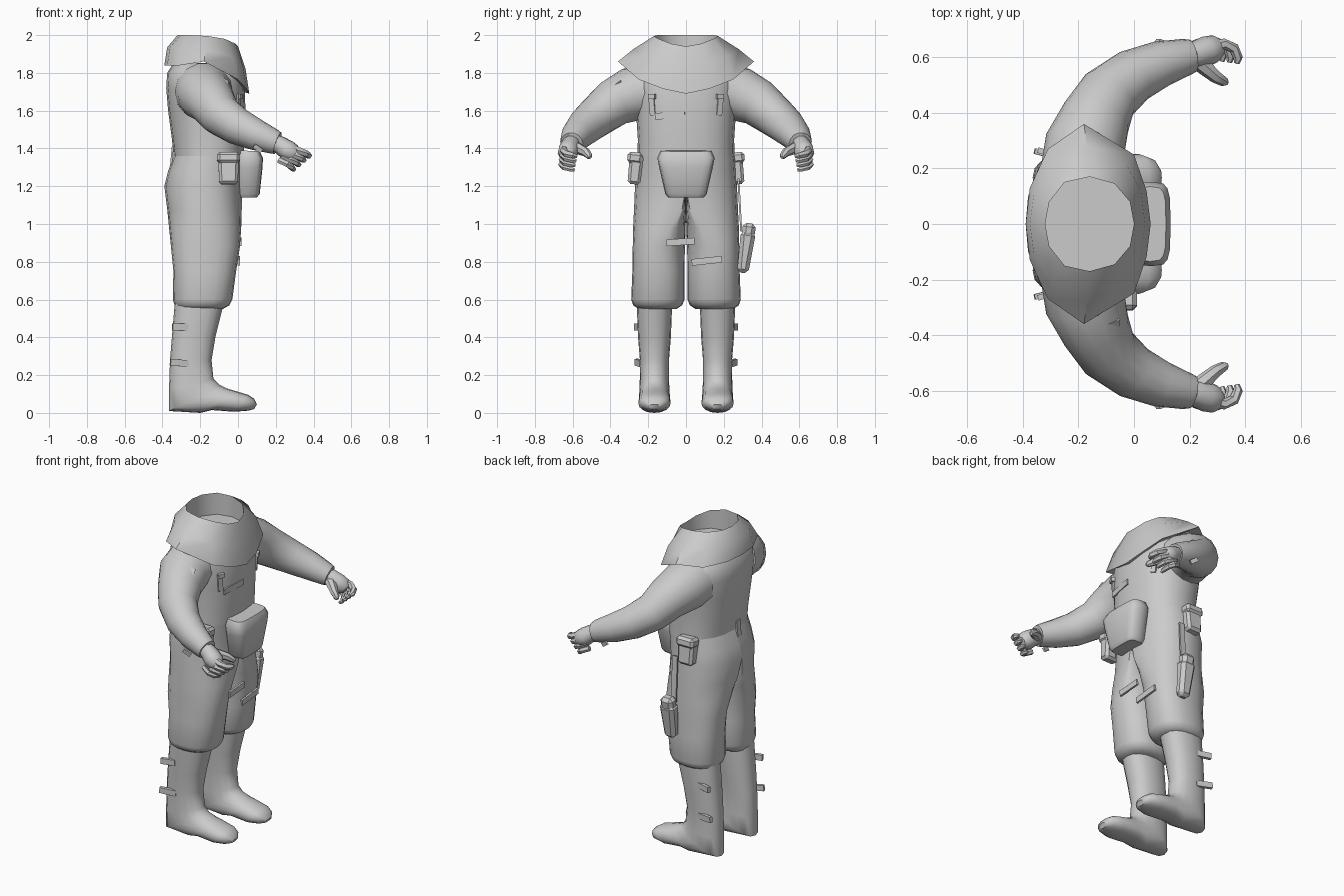
import bpy, bmesh, math
from mathutils import Vector, Matrix

grey = bpy.data.materials.new("plain_grey")
grey.diffuse_color = (0.6, 0.6, 0.6, 1)


def finish(name, bm, angle=40):
    bmesh.ops.recalc_face_normals(bm, faces=bm.faces)
    me = bpy.data.meshes.new(name)
    bm.to_mesh(me)
    bm.free()
    me.materials.append(grey)
    ob = bpy.data.objects.new(name, me)
    bpy.context.collection.objects.link(ob)
    bpy.ops.object.select_all(action='DESELECT')
    ob.select_set(True)
    bpy.context.view_layer.objects.active = ob
    bpy.ops.object.shade_smooth_by_angle(angle=math.radians(angle))
    return ob


def skin(name, rings, caps=(True, True), angle=40):
    """Bridge a list of closed point rings."""
    bm = bmesh.new()
    vs = [[bm.verts.new(p) for p in r] for r in rings]
    n = len(vs[0])
    for a, b in zip(vs, vs[1:]):
        for i in range(n):
            j = (i + 1) % n
            bm.faces.new((a[i], a[j], b[j], b[i]))
    if caps[0]:
        bm.faces.new(vs[0])
    if caps[1]:
        bm.faces.new(vs[-1])
    return finish(name, bm, angle)


def loft(name, secs, yc=0, n=16, power=0.85):
    """Sections are (front x, front z, back x, back z, half width)."""
    rings = []
    for xf, zf, xb, zb, w in secs:
        f, b = Vector((xf, yc, zf)), Vector((xb, yc, zb))
        ring = []
        for i in range(n):
            t = 2 * math.pi * i / n
            c, s = (math.copysign(abs(v) ** power, v) for v in (math.cos(t), math.sin(t)))
            ring.append((f + b) / 2 + (f - b) / 2 * c + Vector((0, w * s, 0)))
        rings.append(ring)
    return skin(name, rings)


def trouser_half(name, secs, side, n=20):
    """Sections are (z, front x, back x, inner y, outer y, blend); blend 0 is a
    half oval closed on the centre plane, blend 1 a full oval round the leg."""
    rings = []
    for z, xf, xb, yi, yo, m in secs:
        ring = []
        for i in range(n):
            t = 2 * math.pi * i / n
            c, s = (math.copysign(abs(v) ** 0.85, v) for v in (math.cos(t), math.sin(t)))
            y = (1 - m) * yo * max(c, 0) + m * ((yi + yo) / 2 + (yo - yi) / 2 * c)
            ring.append(Vector(((xf + xb) / 2 + (xf - xb) / 2 * s, y * side, z)))
        rings.append(ring)
    return skin(name, rings, (False, True))


def tube(name, pts, side, n=12):
    """Round limb through (x, y, z, radius) points; side mirrors y."""
    ps = [Vector(p[:3]) for p in pts]
    rings = []
    for k, p in enumerate(ps):
        d = (ps[min(k + 1, len(ps) - 1)] - ps[max(k - 1, 0)]).normalized()
        u = d.cross(Vector((0, 0, 1))).normalized()
        v = u.cross(d)
        ring = []
        for i in range(n):
            t = 2 * math.pi * i / n
            q = p + (u * math.cos(t) + v * math.sin(t)) * pts[k][3]
            ring.append(Vector((q.x, q.y * side, q.z)))
        rings.append(ring)
    return skin(name, rings)


def box(name, loc, size, rot=(0, 0, 0), taper=1, bevel=0):
    """Box whose lower end is scaled by taper, optionally bevelled."""
    bm = bmesh.new()
    bmesh.ops.create_cube(bm, size=1)
    for v in bm.verts:
        if v.co.z < 0:
            v.co.x *= taper
            v.co.y *= taper
        v.co = Vector(a * b for a, b in zip(v.co, size))
    if bevel:
        bmesh.ops.bevel(bm, geom=bm.edges[:], offset=bevel, segments=1, affect='EDGES')
    m = Matrix.Translation(loc)
    for a, ax in zip(rot, 'XYZ'):
        m = m @ Matrix.Rotation(math.radians(a), 4, ax)
    bm.transform(m)
    return finish(name, bm, 30)


# Jacket body
loft("jacket", [(0.03, 1.355, -0.34, 1.355, 0.257), (0.035, 1.45, -0.35, 1.45, 0.255),
                (0.04, 1.6, -0.37, 1.6, 0.265), (0.035, 1.72, -0.38, 1.72, 0.28),
                (0.02, 1.8, -0.375, 1.8, 0.27), (-0.01, 1.85, -0.34, 1.855, 0.2)], n=20)

# Collar half outlines, front to back: lower edge, fold and neck rim
lower = [(0.06, 0, 1.69), (0.045, 0.12, 1.715), (0.0, 0.25, 1.765), (-0.18, 0.36, 1.86),
         (-0.31, 0.27, 1.84), (-0.375, 0.13, 1.84), (-0.39, 0, 1.84)]
middle = [(0.04, 0, 1.82), (0.025, 0.12, 1.84), (-0.03, 0.22, 1.885), (-0.17, 0.28, 1.925),
          (-0.295, 0.215, 1.93), (-0.36, 0.11, 1.935), (-0.375, 0, 1.935)]
rim = [(0.0, 0, 1.94), (-0.015, 0.08, 1.955), (-0.07, 0.145, 1.98), (-0.16, 0.17, 1.995),
       (-0.25, 0.15, 2.0), (-0.305, 0.08, 2.0), (-0.32, 0, 2.0)]


def both(half):
    return [Vector(p) for p in half] + [Vector((x, -y, z)) for x, y, z in half[-2:0:-1]]


under = [Vector((-0.17 + (p.x + 0.17) * 0.85, p.y * 0.75, p.z + 0.01)) for p in both(lower)]
floor = [Vector((p.x, p.y, 1.865)) for p in both(rim)]
skin("collar", [under, both(lower), both(middle), both(rim), floor], (False, True), 45)

for s, tag in ((1, "left"), (-1, "right")):
    # Trousers with gathered hem
    trouser_half("trousers_" + tag,
                 [(1.36, 0.03, -0.34, 0, 0.26, 0), (1.28, 0.025, -0.37, 0, 0.265, 0),
                  (1.2, 0.02, -0.39, 0, 0.27, 0), (1.08, 0.02, -0.375, 0, 0.275, 0.15),
                  (0.98, 0.017, -0.365, 0.003, 0.28, 0.6), (0.88, 0.01, -0.355, 0.006, 0.282, 1),
                  (0.75, -0.01, -0.342, 0.008, 0.284, 1), (0.6, -0.03, -0.345, 0.008, 0.29, 1),
                  (0.57, -0.045, -0.335, 0.02, 0.28, 1), (0.55, -0.08, -0.32, 0.05, 0.25, 1)], s)
    # Boot shaft turning into the foot
    loft("boot_" + tag,
         [(-0.075, 0.58, -0.335, 0.58, 0.094), (-0.12, 0.4, -0.35, 0.4, 0.087),
          (-0.14, 0.28, -0.36, 0.28, 0.077), (-0.13, 0.18, -0.365, 0.13, 0.078),
          (-0.1, 0.15, -0.365, 0.01, 0.082), (-0.06, 0.13, -0.2, 0.0, 0.084),
          (0.0, 0.112, -0.14, 0.015, 0.085), (0.055, 0.095, -0.02, 0.006, 0.085),
          (0.085, 0.075, 0.055, 0.012, 0.065), (0.1, 0.045, 0.085, 0.02, 0.03)], s * 0.167)
    # Sleeve and cuff
    tube("sleeve_" + tag,
         [(-0.18, 0.2, 1.7, 0.155), (-0.175, 0.29, 1.685, 0.145), (-0.135, 0.385, 1.64, 0.126),
          (-0.09, 0.465, 1.575, 0.112), (0.0, 0.535, 1.515, 0.098), (0.1, 0.578, 1.47, 0.083),
          (0.19, 0.602, 1.435, 0.066), (0.21, 0.605, 1.427, 0.06), (0.205, 0.605, 1.43, 0.045)],
         s, 14)
    # Hand with curled fingers
    tube("palm_" + tag, [(0.18, 0.605, 1.435, 0.045), (0.22, 0.61, 1.42, 0.048),
                         (0.26, 0.622, 1.392, 0.054), (0.29, 0.63, 1.375, 0.05),
                         (0.31, 0.63, 1.36, 0.03)], s, 10)
    for i in range(4):
        x, y, z = 0.3 - 0.018 * i, 0.643 + 0.004 * i, 1.4 - 0.024 * i
        r = 0.02 - 0.001 * i
        k = 1 - 0.12 * i
        tube(f"finger_{i + 1}_{tag}",
             [(x - 0.03, y - 0.01, z + 0.01, r), (x + 0.025 * k, y + 0.005, z - 0.012, r),
              (x + 0.06 * k, y - 0.01, z - 0.028, r * 0.95),
              (x + 0.075 * k, y - 0.045, z - 0.038, r * 0.85),
              (x + 0.07 * k, y - 0.065, z - 0.042, r * 0.5)], s, 6)
    tube("thumb_" + tag, [(0.22, 0.595, 1.41, 0.034), (0.26, 0.56, 1.395, 0.029),
                          (0.295, 0.53, 1.38, 0.024), (0.325, 0.512, 1.36, 0.018),
                          (0.335, 0.508, 1.352, 0.009)], s, 7)
    # Hip pouch with flap
    x = -0.2 if s > 0 else -0.05
    box("hip_pouch_" + tag, (x, s * 0.268, 1.29), (0.11, 0.075, 0.16), (s * 6, 0, 0), 0.9, 0.015)
    box("hip_pouch_flap_" + tag, (x, s * 0.27, 1.35), (0.12, 0.08, 0.06), (s * 6, 0, 0), 1, 0.015)
    # Strap tabs on chest, boots and cuffs
    box("chest_tab_" + tag, (0.003, s * 0.18, 1.63), (0.01, 0.03, 0.11), (s * -5, 0, s * 25))
    box("chest_tab_loop_" + tag, (0.01, s * 0.18, 1.675), (0.02, 0.04, 0.025), (0, 0, s * 25))
    box("boot_tab_upper_" + tag, (-0.305, s * 0.255, 0.455), (0.085, 0.02, 0.035), (0, 0, s * -15))
    box("boot_tab_lower_" + tag, (-0.31, s * 0.25, 0.265), (0.1, 0.02, 0.035), (0, 5, s * -15))
    box("cuff_tab_" + tag, (0.105, s * 0.655, 1.4), (0.05, 0.01, 0.025), (0, 35, s * -15))

# Back waist tab
box("waist_tab", (-0.35, -0.02, 1.36), (0.01, 0.035, 0.1), (0, 5, 0))

# Front pouch: tapered bag with closing lid
loft("front_pouch", [(0.1, 1.14, 0.0, 1.14, 0.095), (0.115, 1.16, -0.01, 1.16, 0.11),
                     (0.13, 1.3, -0.01, 1.3, 0.142), (0.132, 1.35, -0.01, 1.35, 0.152),
                     (0.115, 1.385, 0.0, 1.39, 0.135)], n=16, power=0.5)

# Thigh holster hanging from a strap on the left
box("holster_strap", (-0.12, 0.285, 1.1), (0.035, 0.01, 0.28), (3, 0, 0))
box("holster", (-0.11, 0.315, 0.85), (0.1, 0.08, 0.22), (-8, 0, 0), 0.75, 0.02)
box("holster_top", (-0.11, 0.33, 0.95), (0.085, 0.07, 0.11), (-8, 0, 0), 0.95, 0.02)

# Loose straps on chest, thighs and right sleeve
box("chest_strap", (0.03, -0.085, 1.575), (0.01, 0.16, 0.035), (4, 0, -8))
box("thigh_strap_upper", (0.012, -0.03, 0.905), (0.012, 0.15, 0.035), (4, 0, 0))
box("thigh_strap_lower", (0.004, 0.11, 0.805), (0.012, 0.16, 0.035), (6, 0, 0))
for i in range(3):
    box(f"sleeve_strap_{i + 1}", (-0.075 + 0.02 * i, -0.37 - 0.045 * i, 1.75 - 0.06 * i),
        (0.05, 0.05, 0.015), (35, 30, 0))
